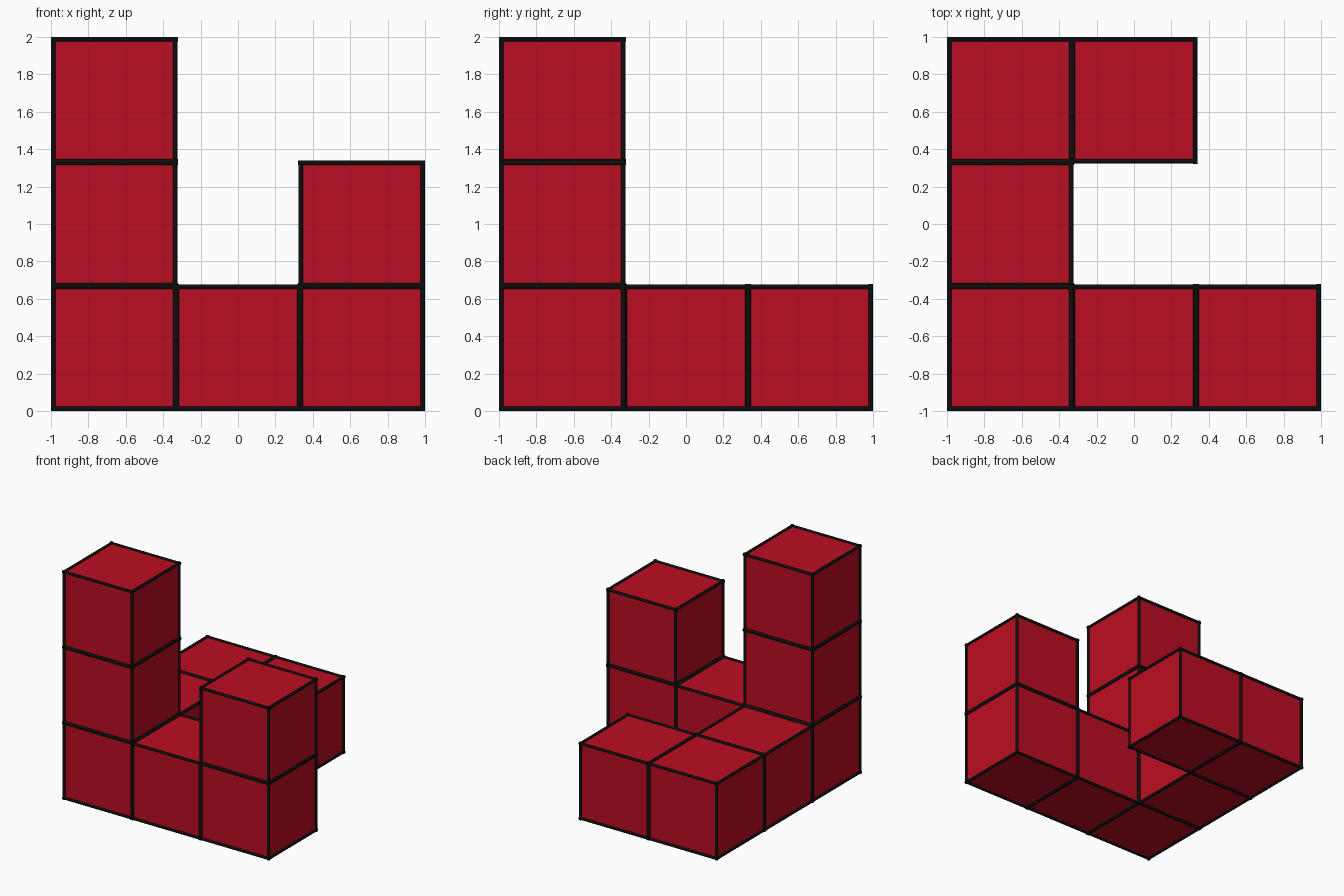
import bpy
import bmesh
from math import pi
from itertools import product
from mathutils import Matrix, Vector

default = bpy.data.objects.get("Cube")
if default:
    bpy.data.objects.remove(default, do_unlink=True)

SIZE = 0.653    # edge length of one block
PITCH = 0.661   # spacing between block centres
RADIUS = 0.0125  # edge rod radius


def material(name, color):
    mat = bpy.data.materials.new(name)
    mat.use_nodes = True
    mat.diffuse_color = color
    mat.node_tree.nodes["Principled BSDF"].inputs["Base Color"].default_value = color
    return mat


def add_object(name, mesh, location):
    obj = bpy.data.objects.new(name, mesh)
    obj.location = location
    bpy.context.collection.objects.link(obj)


def mesh_from(bm, name, mat):
    mesh = bpy.data.meshes.new(name)
    bm.to_mesh(mesh)
    bm.free()
    mesh.materials.append(mat)
    return mesh


red = material("red", (0.5, 0.004, 0.016, 1))
black = material("black", (0.004, 0.004, 0.004, 1))

# Block body
bm = bmesh.new()
bmesh.ops.create_cube(bm, size=SIZE)
block_mesh = mesh_from(bm, "block", red)

# Frame of twelve rods along the block's edges
bm = bmesh.new()
half = SIZE / 2
turns = (Matrix.Identity(4), Matrix.Rotation(pi / 2, 4, "X"), Matrix.Rotation(pi / 2, 4, "Y"))
for turn, sx, sy in product(turns, (-half, half), (-half, half)):
    place = turn @ Matrix.Translation(Vector((sx, sy, 0))) @ Matrix.Rotation(pi / 12, 4, "Z")
    bmesh.ops.create_cone(bm, cap_ends=True, segments=12, radius1=RADIUS, radius2=RADIUS,
                          depth=SIZE + 2 * RADIUS, matrix=place)
frame_mesh = mesh_from(bm, "edge_frame", black)

# Stack heights by grid column and row, front row first
heights = {(0, 0): 3, (1, 0): 1, (2, 0): 2, (0, 1): 1, (0, 2): 1, (1, 2): 1}
for (col, row), height in heights.items():
    for level in range(height):
        centre = ((col - 1) * PITCH, (row - 1) * PITCH, half + RADIUS + level * PITCH)
        tag = f"{col}_{row}_{level}"
        add_object(f"block_{tag}", block_mesh, centre)
        add_object(f"edge_frame_{tag}", frame_mesh, centre)
